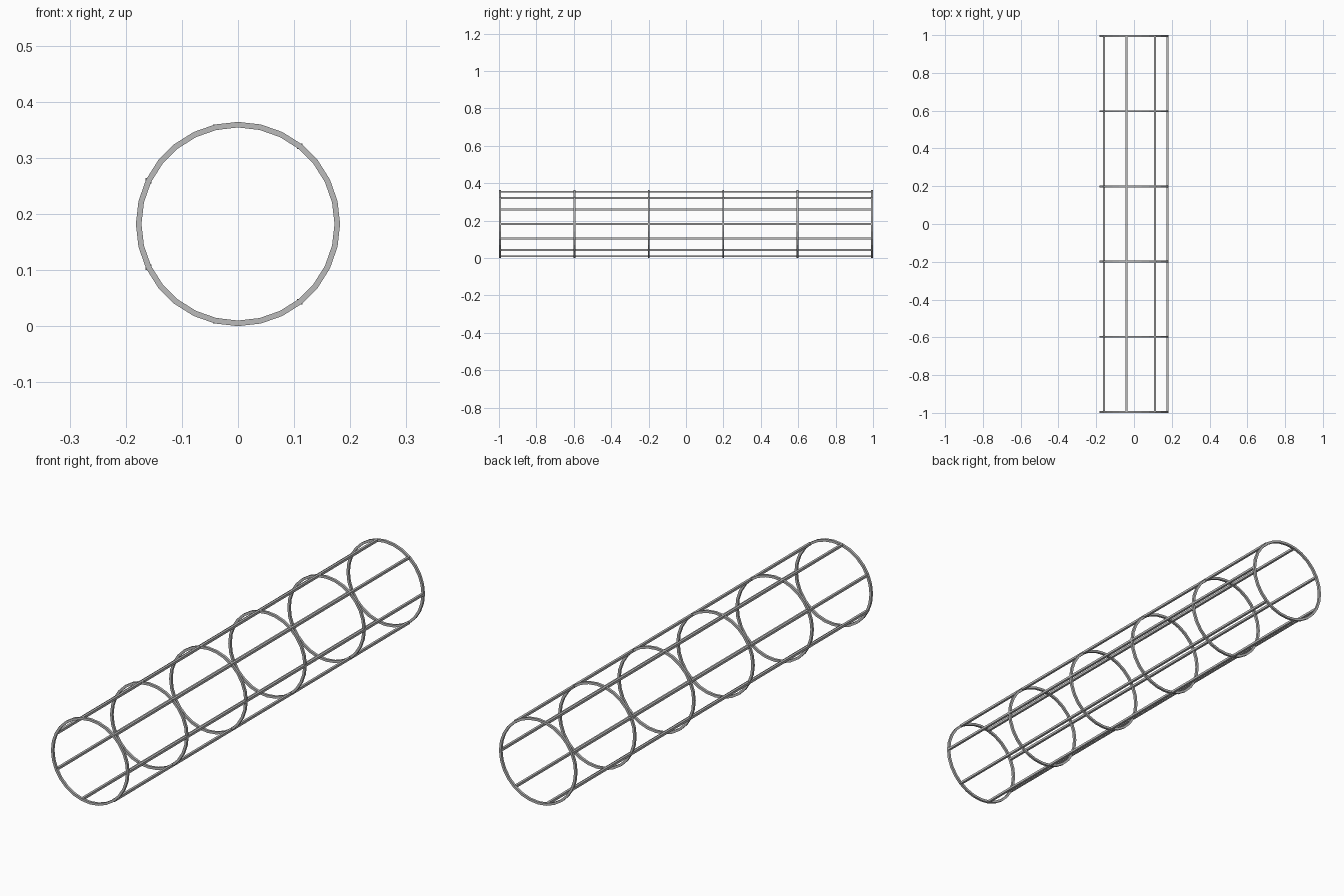
import bpy
import bmesh
import math
from mathutils import Matrix, Vector

cube = bpy.data.objects.get("Cube")
if cube:
    bpy.data.objects.remove(cube, do_unlink=True)

RADIUS = 0.177       # centre line of the hoops
BAR = 0.01           # bar thickness
HEIGHT = 0.182       # axis height
HOOPS, RODS, SIDES = 6, 7, 28
END = 1 - BAR / 2

steel = bpy.data.materials.new("steel grey")
steel.use_nodes = True
grey = (0.5, 0.5, 0.5, 1)
steel.diffuse_color = grey
bsdf = steel.node_tree.nodes["Principled BSDF"]
bsdf.inputs["Base Color"].default_value = grey
bsdf.inputs["Roughness"].default_value = 0.6


def add_object(name, bm, location):
    bmesh.ops.recalc_face_normals(bm, faces=bm.faces)
    mesh = bpy.data.meshes.new(name)
    bm.to_mesh(mesh)
    bm.free()
    mesh.materials.append(steel)
    obj = bpy.data.objects.new(name, mesh)
    obj.location = location
    bpy.context.collection.objects.link(obj)


def hoop(name, y):
    # square bar section swept round the long axis
    bm = bmesh.new()
    h = BAR / 2
    corners = [bm.verts.new((RADIUS + dx, dy, 0))
               for dx, dy in ((-h, -h), (h, -h), (h, h), (-h, h))]
    edges = [bm.edges.new((corners[i], corners[(i + 1) % 4])) for i in range(4)]
    bmesh.ops.spin(bm, geom=corners + edges, cent=(0, 0, 0), axis=(0, 1, 0),
                   angle=math.tau, steps=SIDES)
    bmesh.ops.remove_doubles(bm, verts=bm.verts, dist=0.0001)
    add_object(name, bm, (0, y, HEIGHT))


def rod(name, angle):
    # straight square bar running the full length
    bm = bmesh.new()
    bmesh.ops.create_cube(bm, size=1, matrix=Matrix.Diagonal(Vector((BAR, 2 * END, BAR, 1))))
    add_object(name, bm, (RADIUS * math.cos(angle), 0,
                          HEIGHT + RADIUS * math.sin(angle)))


for i in range(HOOPS):
    hoop(f"hoop_{i + 1}", -END + 2 * END * i / (HOOPS - 1))

for i in range(RODS):
    rod(f"long_rod_{i + 1}", math.tau * i / RODS)
